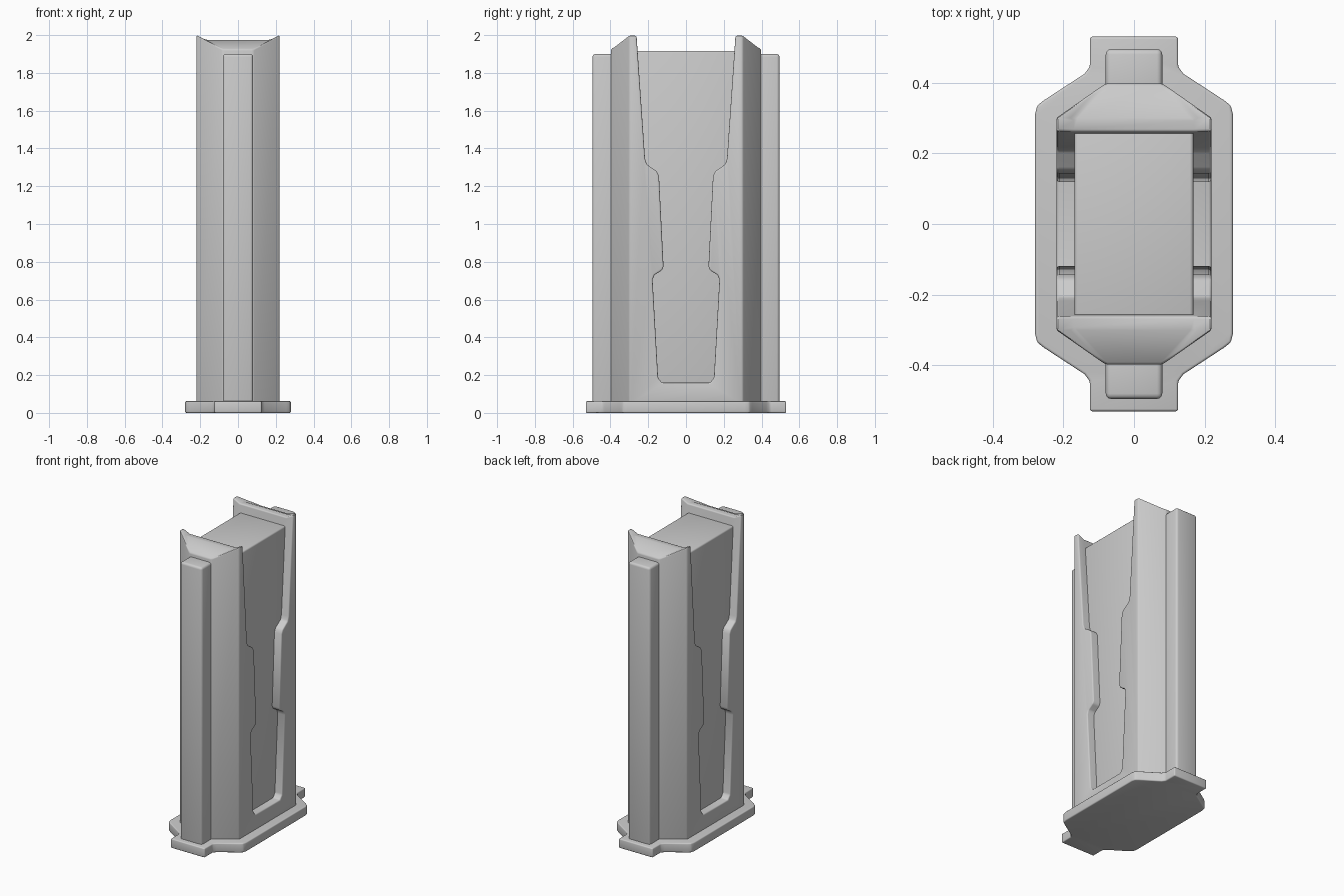
import bpy, bmesh

if "Cube" in bpy.data.objects:
    bpy.data.objects.remove(bpy.data.objects["Cube"])


def make_object(name, verts, faces):
    mesh = bpy.data.meshes.new(name)
    mesh.from_pydata(verts, [], faces)
    bm = bmesh.new()
    bm.from_mesh(mesh)
    bmesh.ops.recalc_face_normals(bm, faces=bm.faces[:])
    bm.to_mesh(mesh)
    bm.free()
    obj = bpy.data.objects.new(name, mesh)
    bpy.context.collection.objects.link(obj)
    return obj


def prism(name, bottom, top):
    """Close two matching rings of points into a solid."""
    n = len(bottom)
    sides = [(i, (i + 1) % n, n + (i + 1) % n, n + i) for i in range(n)]
    return make_object(name, bottom + top,
                       [tuple(range(n)), tuple(range(n, 2 * n))] + sides)


def box(name, x, y0, y1, z0, z1):
    ring = [(-x, y0), (x, y0), (x, y1), (-x, y1)]
    return prism(name, [(a, b, z0) for a, b in ring], [(a, b, z1) for a, b in ring])


def four_way(quarter):
    """Mirror the +x, -y quarter of an outline into a full loop."""
    right = quarter + [(x, -y) for x, y in reversed(quarter)]
    return right + [(-x, y) for x, y in reversed(right)]


def apply_modifier(obj, mod):
    bpy.ops.object.select_all(action='DESELECT')
    bpy.context.view_layer.objects.active = obj
    obj.select_set(True)
    bpy.ops.object.modifier_apply(modifier=mod.name)


def soften(obj, width):
    """Round the edges and smooth the shading."""
    mod = obj.modifiers.new("Bevel", 'BEVEL')
    mod.width = width
    mod.segments = 3
    mod.limit_method = 'ANGLE'
    mod.harden_normals = False
    apply_modifier(obj, mod)
    bpy.ops.object.shade_smooth_by_angle(angle=0.6)


# Base plate
outline = four_way([(0.125, -0.53), (0.125, -0.445), (0.14, -0.425),
                    (0.255, -0.35), (0.274, -0.335), (0.28, -0.31)])
base = prism("base_plate", [(x, y, 0) for x, y in outline],
             [(x, y, 0.062) for x, y in outline])
soften(base, 0.007)

# Outer shell: chamfered column with sloped ends and raised top corners
outline = four_way([(0.08, -0.398), (0.22, -0.30)])
verts = [(x, y, 0.04) for x, y in outline]
verts += [(x, y, 2.0 if abs(x) > 0.1 else 1.925) for x, y in outline]
verts += [(0.17, -0.30, 1.975), (0.17, 0.30, 1.975),
          (-0.17, 0.30, 1.975), (-0.17, -0.30, 1.975)]
faces = [tuple(range(8))]
faces += [(i, (i + 1) % 8, 8 + (i + 1) % 8, 8 + i) for i in range(8)]
faces += [(16, 17, 18, 19), (9, 10, 17, 16), (13, 14, 19, 18),
          (8, 16, 19, 15), (11, 12, 18, 17),
          (8, 9, 16), (10, 11, 17), (12, 13, 18), (14, 15, 19)]
shell = make_object("outer_shell", verts, faces)

# Stepped side channel cut through the shell
half = [(0.272, 2.1), (0.262, 2.0), (0.217, 1.345), (0.207, 1.315),
        (0.155, 1.28), (0.143, 1.255), (0.119, 0.775), (0.127, 0.755),
        (0.168, 0.73), (0.177, 0.705), (0.148, 0.185), (0.128, 0.16)]
loop = half + [(-y, z) for y, z in reversed(half)]
cutter = prism("channel_cutter", [(-0.5, y, z) for y, z in loop],
               [(0.5, y, z) for y, z in loop])
cutter.hide_render = True
cut = shell.modifiers.new("Channel", 'BOOLEAN')
cut.operation = 'DIFFERENCE'
cut.solver = 'EXACT'
cut.object = cutter
apply_modifier(shell, cut)
bpy.data.objects.remove(cutter)
soften(shell, 0.008)

# Inner core forming the channel floor and the lower top deck
core = box("inner_core", 0.168, -0.275, 0.275, 0.05, 1.917)
soften(core, 0.01)

# Rails on the front and back
for name, s in (("front_rail", -1), ("back_rail", 1)):
    y0, y1 = sorted((s * 0.33, s * 0.495))
    soften(box(name, 0.08, y0, y1, 0.04, 1.9), 0.015)
